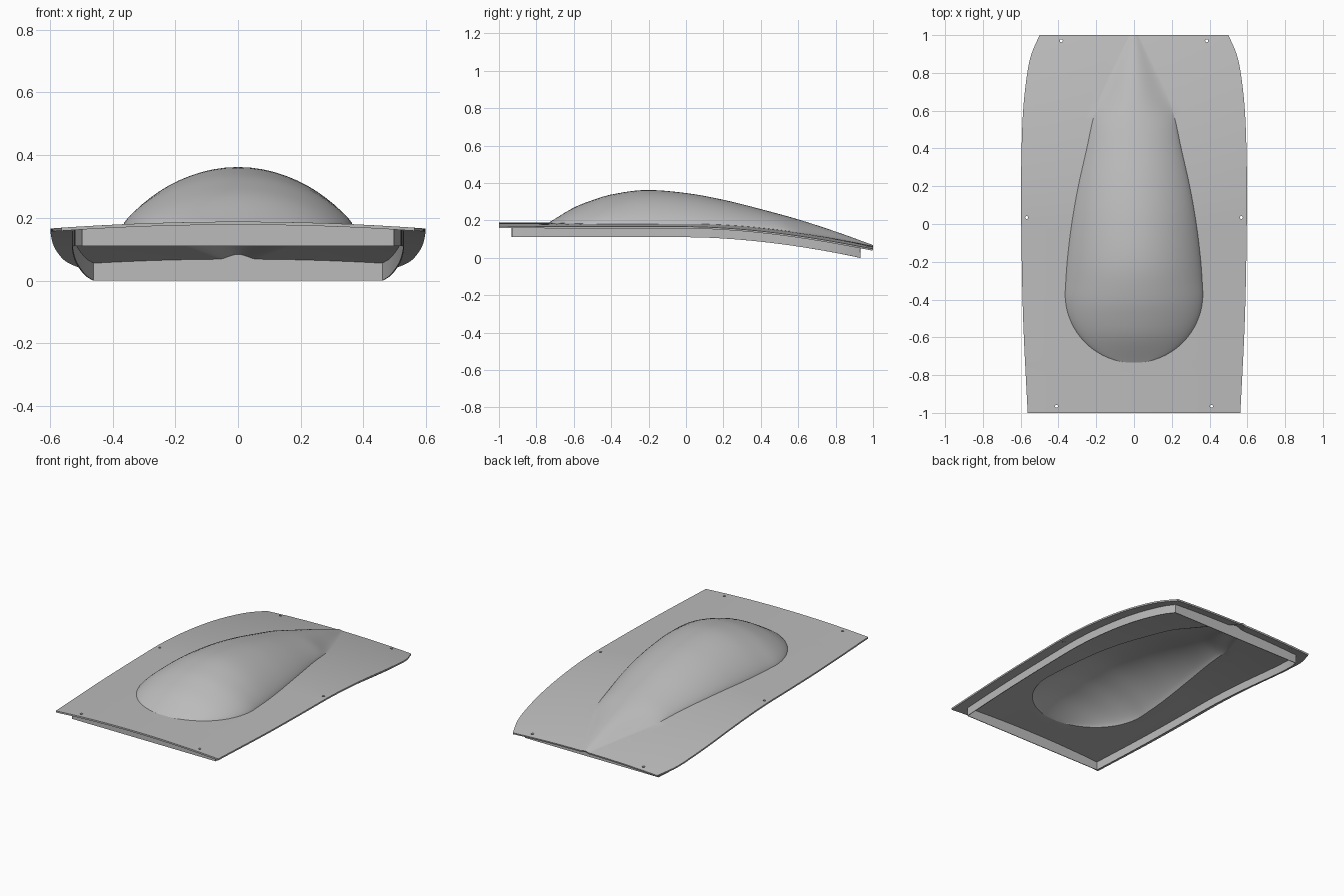
import bpy, bmesh, math
from mathutils import Vector

if "Cube" in bpy.data.objects:
    bpy.data.objects.remove(bpy.data.objects["Cube"], do_unlink=True)

TIP, WIDEST = -0.735, -0.37          # front end and widest point of the bulge
INSET = 0.07                         # distance of the frame from the panel rim


def spline(points):
    """Smooth curve through (position, value) points."""
    def slope(i):
        a, b = points[max(i - 1, 0)], points[min(i + 1, len(points) - 1)]
        return (b[1] - a[1]) / (b[0] - a[0])

    def value(p):
        p = min(max(p, points[0][0]), points[-1][0])
        i = max(k for k in range(len(points) - 1) if points[k][0] <= p)
        (p0, v0), (p1, v1) = points[i], points[i + 1]
        d = p1 - p0
        t = (p - p0) / d
        return ((2*t**3 - 3*t*t + 1) * v0 + (t**3 - 2*t*t + t) * d * slope(i)
                + (3*t*t - 2*t**3) * v1 + (t**3 - t*t) * d * slope(i + 1))
    return value


half_width = spline([(-1, .563), (-.5, .587), (0, .597), (.3, .597), (.6, .587),
                     (.8, .565), (.9, .543), (1, .5)])
crest = spline([(TIP, .187), (-.6, .268), (-.5, .308), (-.4, .338), (-.22, .362),
                (0, .346), (.2, .31), (.4, .26), (.6, .205), (.8, .14), (1, .068)])
bulge_side = spline([(WIDEST, .365), (-.2, .354), (0, .33), (.2, .295), (.4, .25),
                     (.57, .213), (.7, .17), (.85, .1), (1, .025)])


def drop(y):
    return 0.125 * max(y, 0) ** 1.8


def bulge_width(y):
    if y <= TIP:
        return 0.0
    if y < WIDEST:
        return 0.365 * math.sqrt(max(0, 1 - ((y - WIDEST) / (WIDEST - TIP)) ** 2))
    return bulge_side(y)


def surface(x, y):
    """Top height of the panel, with the bulge added to a crowned sheet."""
    z = 0.188 - drop(y) - 0.022 * (x / 0.6) ** 2
    b = bulge_width(y)
    if abs(x) < b:
        blend = min(max((y - 0.5) / 0.25, 0), 1)
        power = 0.8 + blend * blend * (3 - 2 * blend)
        z += (crest(y) - 0.188 + drop(y)) * (1 - (x / b) ** 2) ** power
    return z


gray = bpy.data.materials.new("plain gray")
gray.use_nodes = True
color = (0.5, 0.5, 0.5, 1)
gray.diffuse_color = color
gray.node_tree.nodes["Principled BSDF"].inputs["Base Color"].default_value = color


def sheet(name, rows, thickness, offset, closed=False):
    """Grid of point rows, thickened by a modifier that is then applied."""
    bm = bmesh.new()
    grid = [[bm.verts.new(p) for p in row] for row in rows]
    n = len(grid)
    for i in range(n if closed else n - 1):
        a, b = grid[i], grid[(i + 1) % n]
        for k in range(len(a) - 1):
            bm.faces.new((a[k], a[k + 1], b[k + 1], b[k]))
    bmesh.ops.remove_doubles(bm, verts=bm.verts, dist=1e-5)
    mesh = bpy.data.meshes.new(name)
    bm.to_mesh(mesh)
    bm.free()
    obj = bpy.data.objects.new(name, mesh)
    bpy.context.collection.objects.link(obj)
    mesh.materials.append(gray)
    solid = obj.modifiers.new("thickness", 'SOLIDIFY')
    solid.thickness, solid.offset = thickness, offset
    select(obj)
    bpy.ops.object.modifier_apply(modifier=solid.name)
    return obj


def select(obj):
    bpy.ops.object.select_all(action='DESELECT')
    obj.select_set(True)
    bpy.context.view_layer.objects.active = obj


# Panel: rows run across, with columns that follow the bulge outline
FLAT, ROUND = 8, 28
ys = [-1 + (TIP + 1) * i / 5 for i in range(5)]
ys += [WIDEST - (WIDEST - TIP) * math.cos(math.pi / 2 * i / 16) for i in range(16)]
ys += [WIDEST + (1 - WIDEST) * i / 40 for i in range(41)]
rows = []
for y in ys:
    w, b = half_width(y), bulge_width(y)
    right = [-w + (w - b) * i / FLAT for i in range(FLAT)]
    middle = [-b * math.cos(math.pi * i / ROUND) for i in range(ROUND + 1)]
    xs = right + middle + [-x for x in reversed(right)]
    rows.append([Vector((x, y, surface(x, y))) for x in xs])
panel = sheet("panel", rows, 0.01, -1)

# Screw holes through the panel rim
bm = bmesh.new()
for x, y in ((.385, .97), (.568, .035), (.41, -.965)):
    for side in (-1, 1):
        made = bmesh.ops.create_cone(bm, cap_ends=True, segments=12, radius1=.008,
                                     radius2=.008, depth=.4)
        bmesh.ops.translate(bm, verts=made["verts"], vec=(side * x, y, .1))
cut_mesh = bpy.data.meshes.new("hole_cutter")
bm.to_mesh(cut_mesh)
bm.free()
cutter = bpy.data.objects.new("hole_cutter", cut_mesh)
bpy.context.collection.objects.link(cutter)
cutter.hide_render = True
holes = panel.modifiers.new("holes", 'BOOLEAN')
holes.operation, holes.object, holes.solver = 'DIFFERENCE', cutter, 'EXACT'
select(panel)
bpy.ops.object.modifier_apply(modifier=holes.name)
bpy.data.objects.remove(cutter, do_unlink=True)
select(panel)
bpy.ops.object.shade_smooth_by_angle(angle=math.radians(20))

# Frame: a thin wall set in from the rim, hanging from the underside
END = 1 - INSET
steps = [i / 30 for i in range(30)]
span = [-END + 2 * END * t for t in steps]
back, front = half_width(END) - INSET, half_width(-END) - INSET
loop = [(half_width(y) - INSET, y) for y in span]
loop += [(back * (1 - 2 * t), END) for t in steps]
loop += [(INSET - half_width(-y), -y) for y in span]
loop += [(front * (2 * t - 1), -END) for t in steps]
wall = [[Vector((x, y, 0.11 - drop(y) * 0.11 / drop(END))),
         Vector((x, y, surface(x, y) - 0.006))] for x, y in loop]
frame = sheet("underside_frame", wall, 0.004, 0, closed=True)
select(frame)
bpy.ops.object.shade_smooth_by_angle(angle=math.radians(30))
